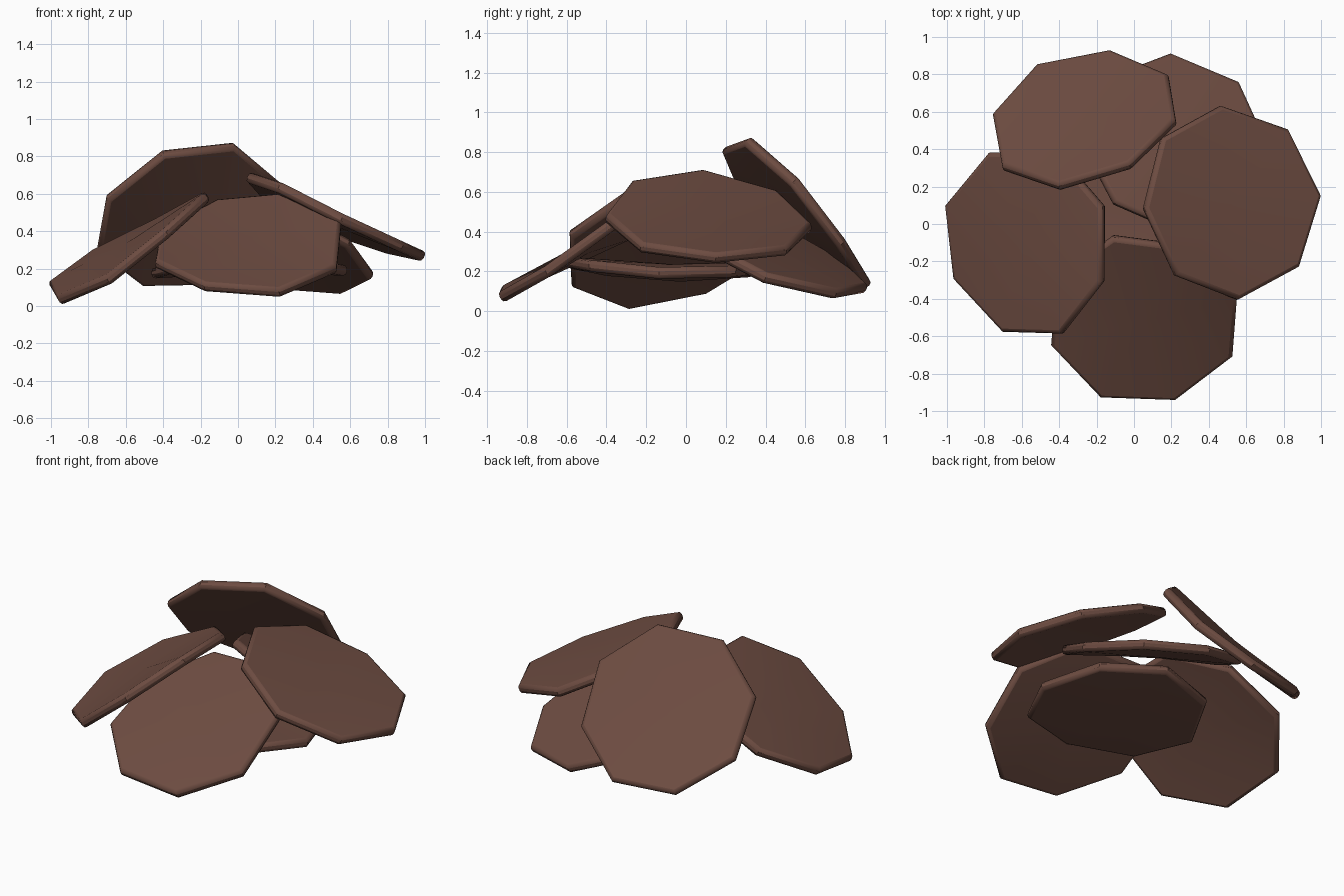
import bpy, math
from mathutils import Vector, Matrix

cube = bpy.data.objects.get("Cube")
if cube:
    bpy.data.objects.remove(cube)

brown = bpy.data.materials.new("dark_brown")
brown.use_nodes = True
color = (0.153, 0.072, 0.053, 1)
brown.diffuse_color = color
brown.node_tree.nodes["Principled BSDF"].inputs["Base Color"].default_value = color


def scale_plate(name, center, slope, azimuth, radius, warp, warp_azimuth):
    """Octagonal plate tilted by its x/y slope, one corner pointing to azimuth,
    gently warped like a saddle whose raised ends lie along warp_azimuth."""
    normal = Vector((-slope[0], -slope[1], 1)).normalized()
    a = math.radians(azimuth)
    dx, dy = math.cos(a), math.sin(a)
    corner = Vector((dx, dy, slope[0] * dx + slope[1] * dy)).normalized()
    side = normal.cross(corner)
    frame = Matrix((corner, side, normal)).transposed().to_4x4()

    # a cylinder's first corner points to +y, so turn it to +x
    bpy.ops.mesh.primitive_cylinder_add(vertices=8, radius=radius, depth=0.058,
                                        end_fill_type="TRIFAN")
    plate = bpy.context.object
    plate.name = plate.data.name = name
    plate.data.transform(Matrix.Rotation(-math.pi / 2, 4, "Z"))

    # saddle warp
    turn = a - math.radians(warp_azimuth)
    for v in plate.data.vertices:
        angle = math.atan2(v.co.y, v.co.x) + turn
        v.co.z += warp * math.cos(2 * angle) * (v.co.xy.length / radius) ** 2
    plate.matrix_world = Matrix.Translation(center) @ frame
    plate.data.materials.append(brown)

    # softened rim
    bevel = plate.modifiers.new("rim", "BEVEL")
    bevel.width = 0.02
    bevel.segments = 2
    bevel.limit_method = "ANGLE"
    bevel.angle_limit = math.radians(60)
    bpy.ops.object.shade_smooth_by_angle(angle=math.radians(40))


# overlapping plates: centre, slope, corner direction, radius, warp and its direction
scale_plate("base_plate", (0.06, -0.08, 0.208), (0.012, -0.025), 39, 0.525, 0.025, 90)
scale_plate("left_plate", (0.515, 0.115, 0.46), (-0.45, -0.085), 4, 0.52, 0.021, 17)
scale_plate("right_plate", (-0.568, -0.10, 0.32), (0.64, 0.14), 154, 0.524, 0.032, 141)
scale_plate("front_plate", (0.055, -0.505, 0.318), (0.055, 0.58), 15, 0.525, 0.03, 50)
scale_plate("back_right_plate", (-0.263, 0.558, 0.475), (0.33, -1.09), 69, 0.52, 0.023, 118)
scale_plate("back_left_plate", (0.22, 0.425, 0.303), (-0.28, -0.44), 44, 0.52, 0.02, 60)
